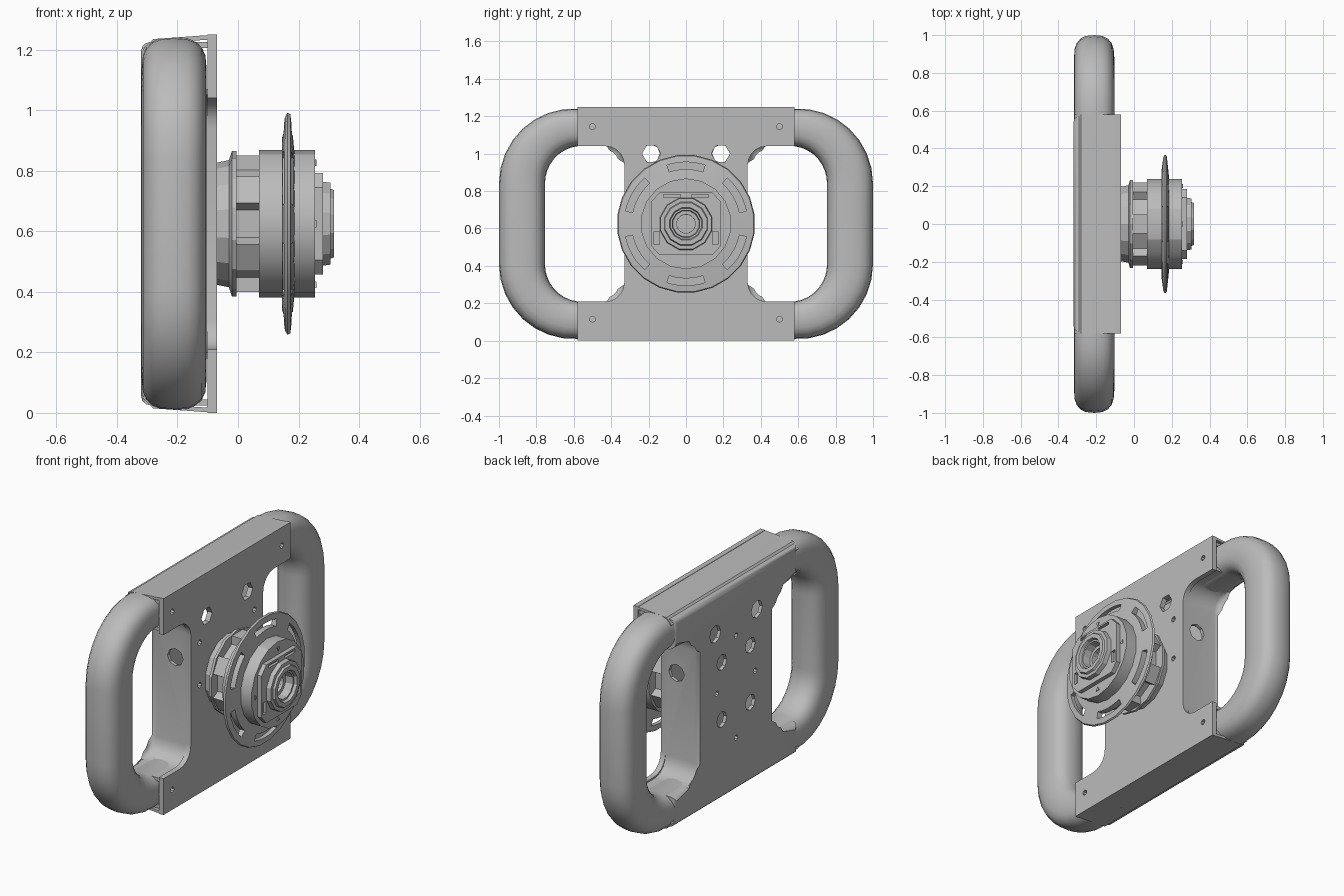
import bpy, bmesh, math
from mathutils import Vector

if "Cube" in bpy.data.objects:
    bpy.data.objects.remove(bpy.data.objects["Cube"])

GREY = (0.5, 0.5, 0.5, 1)
grey = bpy.data.materials.new("plain grey")
grey.use_nodes = True
grey.diffuse_color = GREY
grey.node_tree.nodes["Principled BSDF"].inputs["Base Color"].default_value = GREY
MID = 0.625  # height of the hub axis


def finish(name, bm, angle=20):
    bmesh.ops.recalc_face_normals(bm, faces=bm.faces)
    mesh = bpy.data.meshes.new(name)
    bm.to_mesh(mesh)
    bm.free()
    mesh.materials.append(grey)
    ob = bpy.data.objects.new(name, mesh)
    bpy.context.collection.objects.link(ob)
    smooth(ob, angle)
    return ob


def smooth(ob, angle):
    bpy.ops.object.select_all(action="DESELECT")
    ob.select_set(True)
    bpy.context.view_layer.objects.active = ob
    bpy.ops.object.shade_smooth_by_angle(angle=math.radians(angle))


def loft(bm, rings, closed=False):
    """Skin a list of point rings, capping the ends unless closed."""
    vs = [[bm.verts.new(p) for p in ring] for ring in rings]
    n = len(vs[0])
    for i in range(len(vs) if closed else len(vs) - 1):
        a, b = vs[i], vs[(i + 1) % len(vs)]
        for j in range(n):
            k = (j + 1) % n
            bm.faces.new((a[j], a[k], b[k], b[j]))
    if not closed:
        bm.faces.new(vs[0])
        bm.faces.new(vs[-1])


def prism(bm, outline, x0, x1):
    """Extrude a (y, height above axis) outline along x."""
    loft(bm, [[(x, y, MID + z) for y, z in outline] for x in (x0, x1)])


def circle(y, z, r, n=8, turn=0.0):
    return [(y + r * math.cos(turn + math.tau * i / n),
             z + r * math.sin(turn + math.tau * i / n)) for i in range(n)]


def lathe(name, profile, n):
    """Spin a closed (x, radius) profile round the hub axis."""
    bm = bmesh.new()
    loft(bm, [[(x, r * math.cos(a), MID + r * math.sin(a)) for x, r in profile]
              for a in (math.tau * (i + 0.5) / n for i in range(n))], True)
    return finish(name, bm)


def cut(ob, cutter_bm, angle=20):
    cutter = finish("cutter", cutter_bm)
    cutter.hide_render = True
    mod = ob.modifiers.new("cut", "BOOLEAN")
    mod.operation, mod.solver, mod.object = "DIFFERENCE", "EXACT", cutter
    bpy.ops.object.select_all(action="DESELECT")
    ob.select_set(True)
    bpy.context.view_layer.objects.active = ob
    bpy.ops.object.modifier_apply(modifier=mod.name)
    bpy.data.objects.remove(cutter)
    smooth(ob, angle)


def i_outline(half_w, half_h, notch, web, r=0.1):
    quarter = [(half_w, half_h), (half_w, notch)]
    for i in range(6):
        a = math.pi / 2 * (1 + i / 5)
        quarter.append((web + r + r * math.cos(a), notch - r + r * math.sin(a)))
    right = quarter + [(y, -z) for y, z in reversed(quarter)]
    return right + [(-y, -z) for y, z in right]


# Front plate with bolt holes and two hexagonal holes
bm = bmesh.new()
prism(bm, i_outline(0.58, 0.625, 0.415, 0.33), -0.1, -0.07)
plate = finish("front_plate", bm)
bm = bmesh.new()
for s in (-1, 1):
    prism(bm, circle(s * 0.185, 0.375, 0.05, 6), -0.2, 0)
    for y, z in ((0.5, 0.52), (0.5, -0.51), (0.25, 0.245), (0.25, 0)):
        prism(bm, circle(s * y, z, 0.016), -0.2, 0)
cut(plate, bm)

# Hollow housing behind the plate
bm = bmesh.new()
prism(bm, i_outline(0.57, 0.6, 0.425, 0.33), -0.32, -0.1)
back = [e for e in bm.edges if all(v.co.x < -0.31 for v in e.verts)]
bmesh.ops.bevel(bm, geom=back, offset=0.03, segments=3, affect="EDGES", profile=0.5)
housing = finish("housing", bm, 35)
bm = bmesh.new()
prism(bm, i_outline(0.6, 0.58, 0.445, 0.31), -0.3, -0.05)
cut(housing, bm, 35)
bm = bmesh.new()
for s in (-1, 1):
    prism(bm, circle(s * 0.19, 0.375, 0.05), -0.4, -0.25)
    prism(bm, circle(s * 0.175, 0.025, 0.016), -0.4, -0.25)
    prism(bm, circle(0, s * 0.295, 0.016), -0.4, -0.25)
    for z in (0.19, -0.14):
        prism(bm, circle(s * 0.13, z, 0.045), -0.4, -0.25)
    # access hole in each side wall
    loft(bm, [[(x - 0.17, s * y, MID + z) for x, z in circle(0, 0.165, 0.05)]
              for y in (0.28, 0.36)])
cut(housing, bm, 35)

# Bent sheet covers along the top and bottom
sheet = [(-0.315, 0.575), (-0.28, 0.61), (-0.07, 0.625),
         (-0.07, 0.61), (-0.28, 0.595), (-0.305, 0.565)]
for name, s in (("top_cover", 1), ("bottom_cover", -1)):
    bm = bmesh.new()
    loft(bm, [[(x, y, MID + s * z) for x, z in sheet] for y in (-0.58, 0.58)])
    finish(name, bm)

# Side handles: a rounded section swept round a U
for name, s in (("left_handle", 1), ("right_handle", -1)):
    path = [(0.36, 0.515, 90)]
    for i in range(9):
        a = 90 - 90 * i / 8
        path.append((0.58 + 0.297 * math.cos(math.radians(a)),
                     0.215 + 0.3 * math.sin(math.radians(a)), a))
    path += [(y, -z, -a) for y, z, a in reversed(path)]
    rings = []
    for y, z, a in path:
        out = Vector((0, math.cos(math.radians(a)), math.sin(math.radians(a))))
        half = 0.1 + 0.023 * abs(out.y)
        ring = []
        for i in range(20):
            t = math.tau * i / 20
            c, d = math.cos(t), math.sin(t)
            u = math.copysign(abs(c) ** 0.75, c) * 0.107
            v = math.copysign(abs(d) ** 0.75, d) * half
            p = Vector((-0.211 + u, y, MID + z)) + out * v
            ring.append((p.x, s * p.y, p.z))
        rings.append(ring)
    bm = bmesh.new()
    loft(bm, rings)
    finish(name, bm, 40)

# Hub: base flange, core and drum
lathe("hub_base", [(-0.08, 0.05), (-0.08, 0.2), (-0.03, 0.21), (-0.02, 0.24),
                   (-0.005, 0.24), (-0.005, 0.05)], 14)
lathe("hub_core", [(-0.01, 0.05), (-0.01, 0.185), (0.08, 0.185), (0.08, 0.05)], 12)
lathe("hub_drum", [(0.07, 0.05), (0.07, 0.243), (0.255, 0.243), (0.255, 0.05)], 18)

# Radial blocks between flange and drum
bm = bmesh.new()
for i in range(6):
    a = math.radians(30 + 60 * i)
    c, d = math.cos(a), math.sin(a)
    prism(bm, [(r * c - w * d, r * d + w * c) for r, w in
               ((0.15, -0.05), (0.225, -0.05), (0.225, 0.05), (0.15, 0.05))], -0.01, 0.075)
finish("hub_blocks", bm)

# Large thin ring with six curved slots
disc = lathe("slotted_ring", [(0.145, 0.23), (0.145, 0.28), (0.155, 0.355), (0.163, 0.37),
                              (0.173, 0.365), (0.182, 0.285), (0.187, 0.23)], 24)
bm = bmesh.new()
for i in range(6):
    angles = [math.radians(30 + 60 * i + k * 6) for k in range(-3, 4)]
    arc = [(0.33 * math.cos(a), 0.33 * math.sin(a)) for a in angles]
    arc += [(0.292 * math.cos(a), 0.292 * math.sin(a)) for a in reversed(angles)]
    prism(bm, arc, 0.1, 0.25)
cut(disc, bm)

# Square block on the drum face, with a bore and side slots
corner = [(0.185, 0.12), (0.14, 0.168)]
right = corner[::-1] + [(y, -z) for y, z in corner]
bm = bmesh.new()
prism(bm, right + [(-y, -z) for y, z in right], 0.25, 0.28)
block = finish("square_block", bm)
bm = bmesh.new()
prism(bm, circle(0, 0, 0.085, 12), 0.2, 0.4)
for s in (-1, 1):
    prism(bm, [(s * (0.157 + y), z - 0.075) for y, z in
               ((-0.014, -0.035), (0.014, -0.035), (0.014, 0.035), (-0.014, 0.035))], 0.262, 0.4)
    prism(bm, [(s * y, z + 0.15) for y, z in
               ((0.03, -0.008), (0.12, -0.008), (0.12, 0.008), (0.03, 0.008))], 0.265, 0.4)
cut(block, bm)

# Stepped collar at the tip
lathe("collar", [(0.27, 0.085), (0.27, 0.145), (0.305, 0.14), (0.305, 0.12),
                 (0.317, 0.115), (0.317, 0.09), (0.3, 0.085)], 12)
lathe("bore_sleeve", [(0.2, 0.05), (0.2, 0.087), (0.3, 0.087), (0.3, 0.075),
                      (0.24, 0.07), (0.24, 0.05)], 12)
bm = bmesh.new()
prism(bm, circle(0, 0, 0.06, 12), -0.08, 0.22)
finish("bore_floor", bm)

# Small triangular marks on the drum face
bm = bmesh.new()
for i in range(4):
    a = math.pi / 2 * i
    prism(bm, circle(0.205 * math.cos(a), 0.205 * math.sin(a), 0.014, 3, a + math.pi),
          0.25, 0.26)
finish("triangle_marks", bm)
